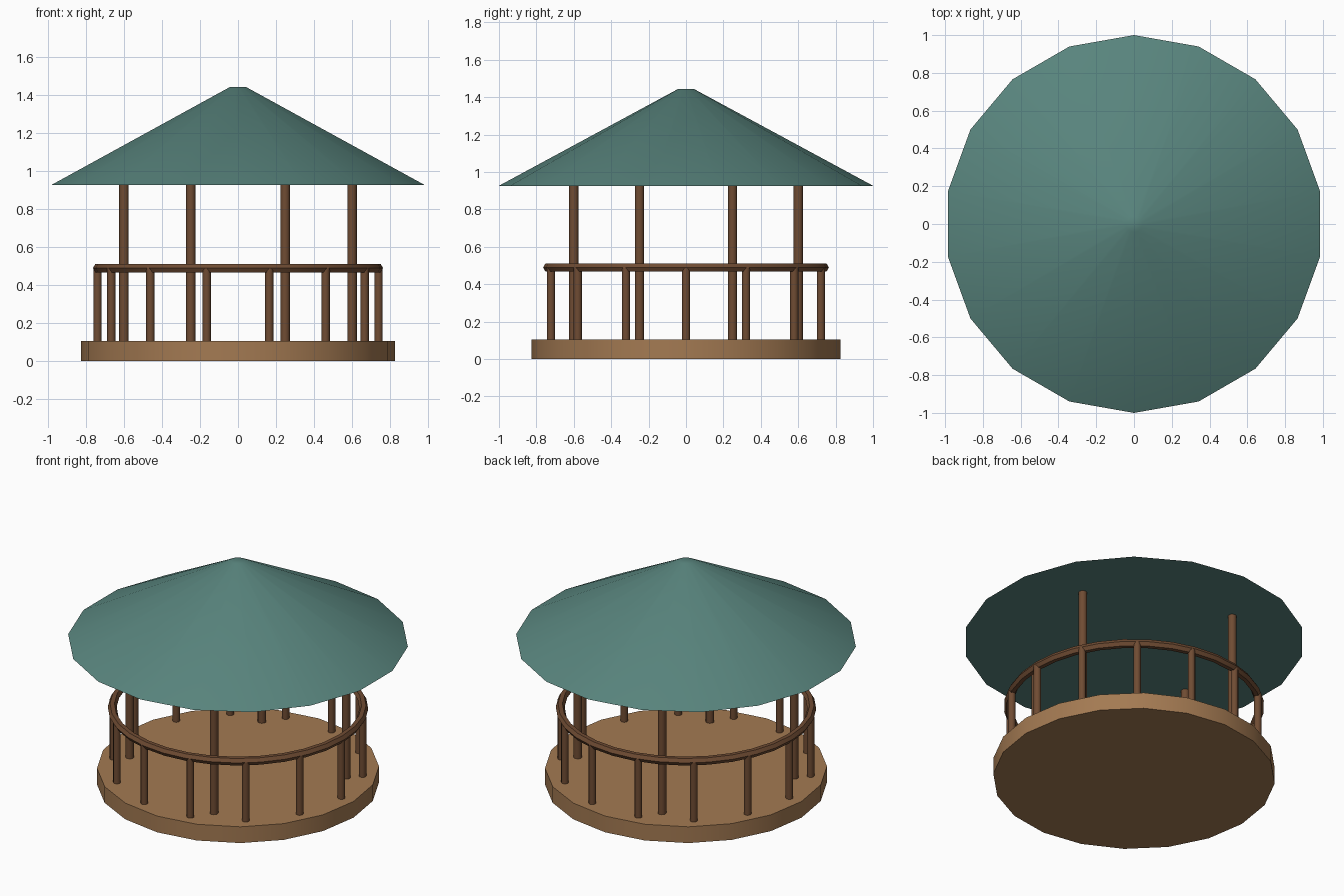
import bpy, math

cube = bpy.data.objects.get("Cube")
if cube:
    bpy.data.objects.remove(cube, do_unlink=True)


def material(name, rgb):
    m = bpy.data.materials.new(name)
    m.use_nodes = True
    m.diffuse_color = (*rgb, 1)
    bsdf = next(n for n in m.node_tree.nodes if n.type == 'BSDF_PRINCIPLED')
    bsdf.inputs["Base Color"].default_value = (*rgb, 1)
    return m


roof_green = material("roof green", (0.098, 0.231, 0.205))
light_wood = material("light wood", (0.37, 0.195, 0.085))
dark_wood = material("dark wood", (0.16, 0.072, 0.033))


def finish(name, mat):
    ob = bpy.context.object
    ob.name = name
    ob.data.materials.append(mat)
    bpy.ops.object.shade_smooth_by_angle(angle=math.radians(31))
    return ob


def frustum(name, mat, sides, r_low, r_high, z_low, z_high, x=0, y=0):
    bpy.ops.mesh.primitive_cone_add(
        vertices=sides, radius1=r_low, radius2=r_high, depth=z_high - z_low,
        location=(x, y, (z_low + z_high) / 2))
    return finish(name, mat)


def post_ring(name, count, ring_radius, start, post_radius, z_low, z_high):
    for i in range(count):
        a = math.radians(start) + math.tau * i / count
        frustum(f"{name}_{i + 1}", dark_wood, 12, post_radius, post_radius,
                z_low, z_high, ring_radius * math.cos(a), ring_radius * math.sin(a))


FLOOR, EAVES, RAIL = 0.105, 0.926, 0.489

# Round floor platform
frustum("floor_platform", light_wood, 20, 0.827, 0.827, 0, FLOOR)

# Four tall posts carrying the roof
post_ring("roof_post", 4, 0.65, 22.5, 0.025, FLOOR, EAVES + 0.002)

# Railing: short posts under a continuous handrail
post_ring("railing_post", 14, 0.74, 0, 0.022, FLOOR, RAIL)
bpy.ops.mesh.primitive_torus_add(
    major_radius=0.738, minor_radius=0.026, major_segments=32, minor_segments=6,
    location=(0, 0, RAIL))
finish("handrail", dark_wood)

# Conical roof with a small flat tip
frustum("roof", roof_green, 18, 1.0, 0.043, EAVES, 1.443)
